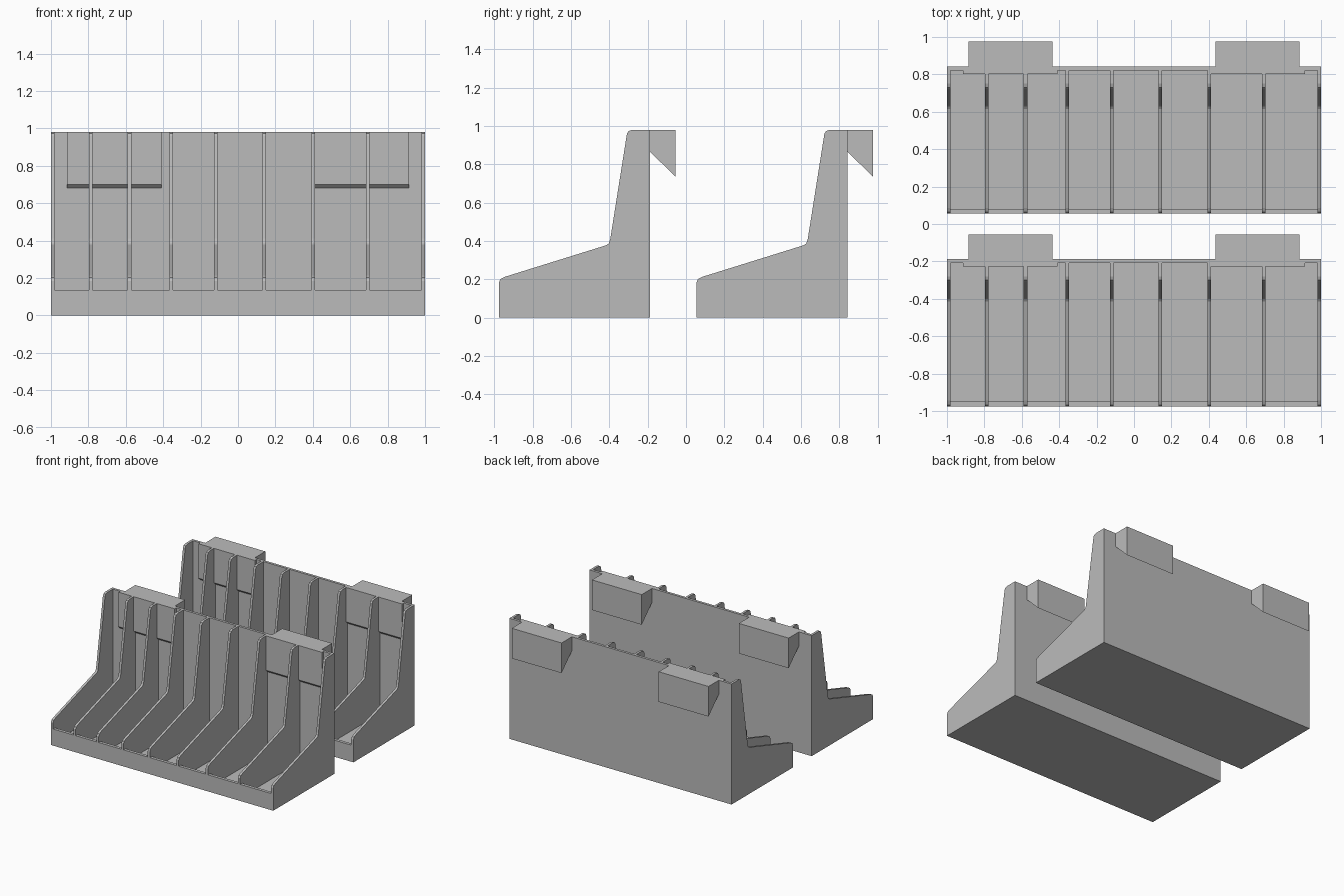
import bpy
import bmesh

if "Cube" in bpy.data.objects:
    bpy.data.objects.remove(bpy.data.objects["Cube"])

grey = bpy.data.materials.new("plain grey")
grey.diffuse_color = (0.5, 0.5, 0.5, 1)
grey.use_nodes = True
grey.node_tree.nodes["Principled BSDF"].inputs["Base Color"].default_value = grey.diffuse_color

DIVIDERS = [-0.99, -0.788, -0.580, -0.356, -0.120, 0.140, 0.402, 0.693, 0.99]
HALF = 0.0095
PITCH = 1.03        # distance between the two racks
BACK = -0.187       # rear face of the front rack


def prism(name, profile, x0, x1):
    """Extrude a (y, z) profile along x."""
    bm = bmesh.new()
    face = bm.faces.new([bm.verts.new((x0, y, z)) for y, z in profile])
    ext = bmesh.ops.extrude_face_region(bm, geom=[face])
    moved = [g for g in ext["geom"] if isinstance(g, bmesh.types.BMVert)]
    bmesh.ops.translate(bm, verts=moved, vec=(x1 - x0, 0, 0))
    bmesh.ops.recalc_face_normals(bm, faces=bm.faces)
    mesh = bpy.data.meshes.new(name)
    bm.to_mesh(mesh)
    bm.free()
    mesh.materials.append(grey)
    ob = bpy.data.objects.new(name, mesh)
    bpy.context.collection.objects.link(ob)
    return ob


def combine(base, tools, operation):
    """Apply boolean operations, then remove the helper solids."""
    for tool in tools:
        mod = base.modifiers.new("bool", 'BOOLEAN')
        mod.operation, mod.solver, mod.object = operation, 'EXACT', tool
    bpy.context.view_layer.update()
    dg = bpy.context.evaluated_depsgraph_get()
    mesh = bpy.data.meshes.new_from_object(base.evaluated_get(dg))
    base.modifiers.clear()
    base.data = mesh
    for tool in tools:
        bpy.data.objects.remove(tool)


# Full side outline, shared by every divider
outline = [(-0.975, 0), (-0.975, 0.185), (-0.967, 0.202), (-0.945, 0.213),
           (-0.415, 0.378), (-0.402, 0.388), (-0.395, 0.41), (-0.308, 0.96),
           (-0.300, 0.973), (-0.28, 0.98), (BACK, 0.98), (BACK, 0)]
rack = prism("front_rack", outline, -1, 1)

# Compartments: leave a front lip, a thin floor and a back wall
hollow = [(-1.1, 0.135), (-0.95, 0.135), (-0.95, 0.025), (-0.208, 0.025),
          (-0.208, 1.1), (-1.1, 1.1)]
cutters = [prism("compartment_cutter", hollow, a + HALF, b - HALF)
           for a, b in zip(DIVIDERS, DIVIDERS[1:])]
combine(rack, cutters, 'DIFFERENCE')

# Thickened wall pads and the wedge hooks behind them
pad = [(-0.198, 0.98), (-0.228, 0.98), (-0.228, 0.70), (-0.208, 0.68), (-0.198, 0.68)]
hook = [(-0.195, 0.98), (-0.055, 0.98), (-0.055, 0.735), (BACK, 0.865), (-0.195, 0.865)]
extras = []
for s in (-1, 1):
    extras.append(prism("wall_pad", pad, s * 0.915, s * 0.41))
    extras.append(prism("hook", hook, s * 0.885, s * 0.437))
combine(rack, extras, 'UNION')

# Second identical rack behind the first
rear = bpy.data.objects.new("rear_rack", rack.data)
bpy.context.collection.objects.link(rear)
rear.location.y = PITCH
